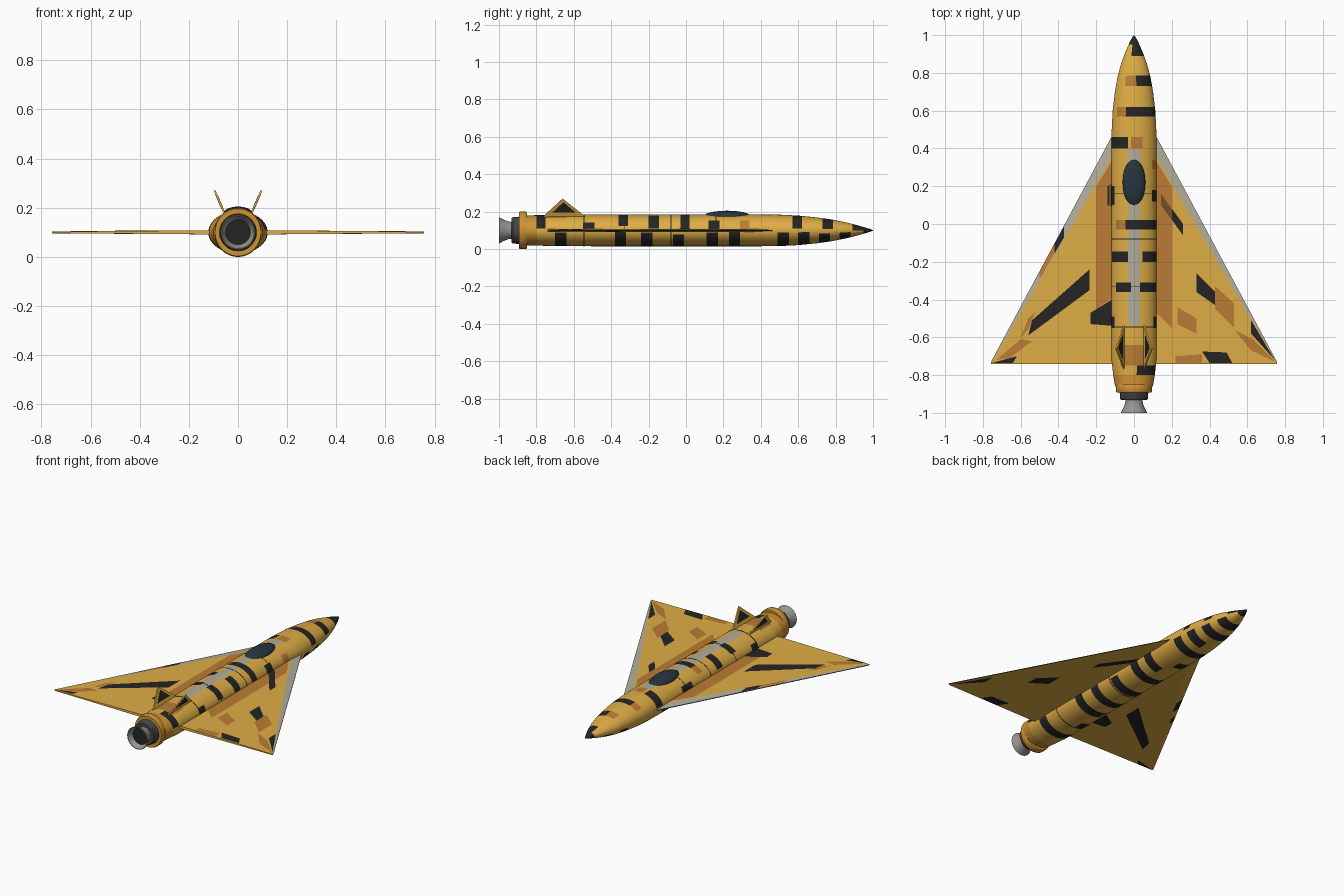
import bpy, bmesh, math

if "Cube" in bpy.data.objects:
    bpy.data.objects.remove(bpy.data.objects["Cube"])

COLORS = {"yellow": (0.74, 0.42, 0.06), "orange": (0.50, 0.20, 0.035), "black": (0.018, 0.018, 0.018),
          "pale_grey": (0.45, 0.42, 0.32), "glass": (0.02, 0.035, 0.05), "gold": (0.62, 0.29, 0.035),
          "metal": (0.30, 0.30, 0.28), "dark_metal": (0.06, 0.06, 0.06)}
NAMES = list(COLORS)
MATS = []
for n, c in COLORS.items():
    m = bpy.data.materials.new(n)
    m.diffuse_color = (*c, 1)
    m.use_nodes = True
    m.node_tree.nodes["Principled BSDF"].inputs["Base Color"].default_value = m.diffuse_color
    MATS.append(m)
IDX = {n: i for i, n in enumerate(NAMES)}
ZC = 0.1


def finish(name, bm, smooth=True, recalc=True):
    if recalc:
        bmesh.ops.recalc_face_normals(bm, faces=bm.faces)
    me = bpy.data.meshes.new(name)
    bm.to_mesh(me)
    bm.free()
    for m in MATS:
        me.materials.append(m)
    ob = bpy.data.objects.new(name, me)
    bpy.context.collection.objects.link(ob)
    if smooth:
        bpy.ops.object.select_all(action='DESELECT')
        ob.select_set(True)
        bpy.context.view_layer.objects.active = ob
        bpy.ops.object.shade_smooth_by_angle(angle=math.radians(35))
    return ob


def loft(name, prof, mat, seg=48, patches=(), closed=False):
    """Elliptical rings along y; prof = (y, rx, rz). Patches recolour faces by y and angle."""
    bm = bmesh.new()
    rings = [[bm.verts.new((rx * math.cos(math.tau * i / seg), y, ZC + rz * math.sin(math.tau * i / seg)))
              for i in range(seg)] for y, rx, rz in prof]
    pairs = list(zip(range(len(prof) - 1), range(1, len(prof))))
    if closed:
        pairs.append((len(prof) - 1, 0))
    for a, b in pairs:
        ym = (prof[a][0] + prof[b][0]) / 2
        for i in range(seg):
            j = (i + 1) % seg
            f = bm.faces.new((rings[a][i], rings[a][j], rings[b][j], rings[b][i]))
            f.material_index = IDX[mat]
            ang = 360 * (i + 0.5) / seg
            for y0, y1, a0, a1, pm in patches:
                if y0 < ym < y1 and a0 < ang < a1:
                    f.material_index = IDX[pm]
    if not closed:
        for k in (0, -1):
            bm.faces.new(rings[k]).material_index = IDX[patches[-1][4] if patches and k else mat]
    return finish(name, bm)


# fuselage with camouflage patches (angles: 0 = right, 90 = top, 270 = belly)
BODY = [(-0.86, 0.1, 0.08), (-0.8, 0.11, 0.081), (-0.72, 0.119, 0.084), (-0.5, 0.12, 0.085), (0.4, 0.12, 0.085),
        (0.5, 0.118, 0.084), (0.6, 0.113, 0.079), (0.7, 0.101, 0.069), (0.78, 0.087, 0.058), (0.85, 0.068, 0.044),
        (0.91, 0.046, 0.029), (0.96, 0.024, 0.015), (0.985, 0.011, 0.007), (0.999, 0.002, 0.002)]
TOP = [(-0.53, 0.40, 75, 105, "pale_grey"), (-0.86, -0.8, 0, 360, "gold"), (-0.75, -0.64, 50, 130, "orange"),
       (-0.8, -0.75, 8, 82, "black"), (-0.55, -0.49, 0, 30, "black"), (-0.55, -0.49, 150, 180, "black"),
       (-0.36, -0.31, 15, 75, "black"), (-0.36, -0.31, 97, 142, "black"), (-0.2, -0.145, 8, 67, "black"),
       (-0.2, -0.145, 105, 165, "black"), (-0.03, 0.02, 8, 112, "black"), (-0.03, 0.02, 112, 142, "orange"),
       (0.12, 0.18, 0, 37, "black"), (0.1, 0.2, 150, 180, "black"), (0.29, 0.34, 0, 37, "orange"),
       (0.4, 0.46, 105, 172, "black"), (0.4, 0.46, 67, 97, "orange"), (0.57, 0.62, 8, 112, "black"),
       (0.57, 0.62, 112, 142, "orange"), (0.73, 0.785, 8, 82, "black"), (0.73, 0.785, 82, 120, "orange")]
BELLY = [(y, y + 0.06, a, b, "black") for y, a, b in
         [(-0.70, 195, 350), (-0.54, 190, 260), (-0.38, 240, 360), (-0.24, 200, 352), (-0.07, 190, 345),
          (0.11, 210, 350), (0.23, 285, 360), (0.34, 190, 270), (0.49, 210, 352), (0.60, 280, 350),
          (0.71, 195, 345), (0.82, 200, 345)]]
NOSE = [(0.89, 0.96, 0, 105, "black"), (0.95, 1.0, 0, 360, "black")]
PATCHES = TOP + BELLY + NOSE


def body_at(y):
    for p, q in zip(BODY, BODY[1:]):
        if p[0] <= y <= q[0]:
            t = (y - p[0]) / (q[0] - p[0])
            return (y, p[1] + t * (q[1] - p[1]), p[2] + t * (q[2] - p[2]))


stations = sorted({round(p[0], 4) for p in BODY} |
                  {round(v, 4) for p in PATCHES for v in p[:2] if -0.86 <= v < 0.999})
loft("fuselage", [body_at(y) for y in stations], "yellow", patches=PATCHES)

# thin panel joints round the body
for k, y in enumerate((0.16, -0.08, -0.33, -0.545)):
    loft(f"panel_joint_{k}", [(y - 0.002, 0.121, 0.086), (y + 0.002, 0.121, 0.086)], "black")

# tail ring, collar and hollow exhaust nozzle
loft("tail_ring", [(-0.893, 0.075, 0.075), (-0.893, 0.093, 0.096), (-0.886, 0.096, 0.1), (-0.857, 0.096, 0.1),
                   (-0.85, 0.093, 0.096), (-0.85, 0.075, 0.075)], "gold", closed=True)
loft("nozzle_collar", [(-0.932, 0.066, 0.066), (-0.926, 0.073, 0.07), (-0.87, 0.078, 0.075)], "dark_metal")
loft("exhaust_nozzle", [(-0.925, 0.045, 0.045), (-0.95, 0.047, 0.047), (-0.975, 0.057, 0.057), (-1.0, 0.07, 0.07),
                        (-1.0, 0.066, 0.066), (-0.975, 0.053, 0.053), (-0.94, 0.04, 0.04)], "metal",
     patches=[(-0.94, -0.93, 0, 1, "black")])
loft("exhaust_core", [(-0.97, 0.05, 0.05), (-0.965, 0.047, 0.047)], "black")

# cockpit canopy
bm = bmesh.new()
bmesh.ops.create_uvsphere(bm, u_segments=40, v_segments=20, radius=1)
for v in bm.verts:
    v.co = (v.co.x * 0.06, 0.22 + v.co.y * 0.126, 0.175 + v.co.z * 0.03)
for f in bm.faces:
    f.material_index = IDX["glass"]
finish("canopy", bm)


# delta wings: thin plate with a bevelled leading strip
def lead(x):
    return 0.46 - 1.868 * (x - 0.12)


def inner(x):
    return 0.35 - 1.695 * (x - 0.12)


def half_thick(x):
    return 0.009 - 0.005 * x / 0.76


def skin(x, y):
    t = (lead(x) - y) / max(lead(x) - inner(x), 0.004)
    return 0.002 + (half_thick(x) - 0.002) * max(0, min(1, t))


R, T, TE = 0.09, 0.757, -0.74
for s, side in ((1, "right"), (-1, "left")):
    bm = bmesh.new()
    layers = []
    for u in (1, -1):
        pts = [(R, lead(R), 0.002), (T, lead(T), 0.002), (T - 0.003, -0.733, half_thick(T)),
               (R, inner(R), half_thick(R)), (T, TE, 0.003), (R, TE, half_thick(R))]
        vs = [bm.verts.new((s * x, y, ZC + u * h)) for x, y, h in pts]
        bm.faces.new((vs[0], vs[1], vs[2], vs[3])).material_index = IDX["pale_grey" if u > 0 else "yellow"]
        bm.faces.new((vs[3], vs[2], vs[4], vs[5])).material_index = IDX["yellow"]
        bm.faces.new((vs[1], vs[4], vs[2])).material_index = IDX["yellow"]
        layers.append(vs)
    a, b = layers
    for i, j in ((0, 1), (1, 4), (4, 5)):
        bm.faces.new((a[i], a[j], b[j], b[i])).material_index = IDX["black" if i == 0 else "yellow"]
    bm.faces.new((a[5], a[3], a[0], b[0], b[3], b[5])).material_index = IDX["yellow"]
    finish(f"wing_{side}", bm, smooth=False)

# wing camouflage: black patches on both skins, orange on top only
MARKS = {
    "right": [("orange", [(.1, .36), (.2, .2), (.2, -.55), (.1, -.45)]),
              ("black", [(.1, .22), (.26, 0), (.26, -.06), (.1, .16)]),
              ("black", [(.33, -.26), (.43, -.36), (.43, -.43), (.33, -.36)]),
              ("orange", [(.43, -.33), (.53, -.42), (.53, -.55), (.43, -.45)]),
              ("orange", [(.23, -.44), (.33, -.5), (.33, -.58), (.23, -.53)]),
              ("black", [(.62, -.51), (.745, -.72), (.62, -.58)]),
              ("orange", [(.53, -.56), (.63, -.61), (.75, -.73), (.62, -.67)]),
              ("black", [(.36, -.675), (.49, -.68), (.52, -.735), (.4, -.735)]),
              ("orange", [(.22, -.70), (.36, -.69), (.36, -.735), (.22, -.735)])],
    "left": [("orange", [(.1, .36), (.2, .2), (.2, -.45), (.1, -.38)]),
             ("black", [(.1, .23), (.14, .2), (.14, .1), (.1, .08)]),
             ("black", [(.235, -.24), (.235, -.35), (.56, -.59), (.54, -.51)]),
             ("black", [(.23, -.47), (.1, -.39), (.1, -.54), (.23, -.53)]),
             ("black", [(.37, -.012), (.42, -.105), (.42, -.155), (.37, -.07)]),
             ("orange", [(.42, -.105), (.5, -.255), (.5, -.29), (.42, -.155)]),
             ("black", [(.46, -.18), (.49, -.235), (.49, -.275), (.46, -.22)]),
             ("orange", [(.52, -.46), (.56, -.5), (.6, -.60), (.56, -.56)]),
             ("orange", [(.54, -.62), (.6, -.61), (.73, -.72), (.66, -.71)]),
             ("black", [(.62, -.70), (.75, -.735), (.64, -.735)])]}
for side, s in (("right", 1), ("left", -1)):
    bm = bmesh.new()
    for mat, pts in MARKS[side]:
        for u in ((1, -1) if mat == "black" else (1,)):
            f = bm.faces.new([bm.verts.new((s * x, y, ZC + u * (skin(x, y) + 0.0012))) for x, y in pts])
            f.material_index = IDX[mat]
            f.normal_update()
            if f.normal.z * u < 0:
                f.normal_flip()
    finish(f"wing_markings_{side}", bm, smooth=False, recalc=False)


# canted tail fins with dark inset panel
def fin(name, s, pts, thick, mat):
    bm = bmesh.new()
    tri = [[bm.verts.new((s * (0.05 + 0.43 * (z - 0.165) + d), y, z)) for y, z in pts] for d in (-thick, thick)]
    bm.faces.new(tri[0])
    bm.faces.new(tri[1])
    for i in range(3):
        j = (i + 1) % 3
        bm.faces.new((tri[0][i], tri[0][j], tri[1][j], tri[1][i]))
    for f in bm.faces:
        f.material_index = IDX[mat]
    finish(name, bm, smooth=False)


for s, side in ((1, "right"), (-1, "left")):
    fin(f"tail_fin_{side}", s, [(-0.78, 0.16), (-0.52, 0.16), (-0.66, 0.27)], 0.004, "yellow")
    fin(f"tail_fin_panel_{side}", s, [(-0.715, 0.195), (-0.59, 0.195), (-0.655, 0.25)], 0.005, "black")
